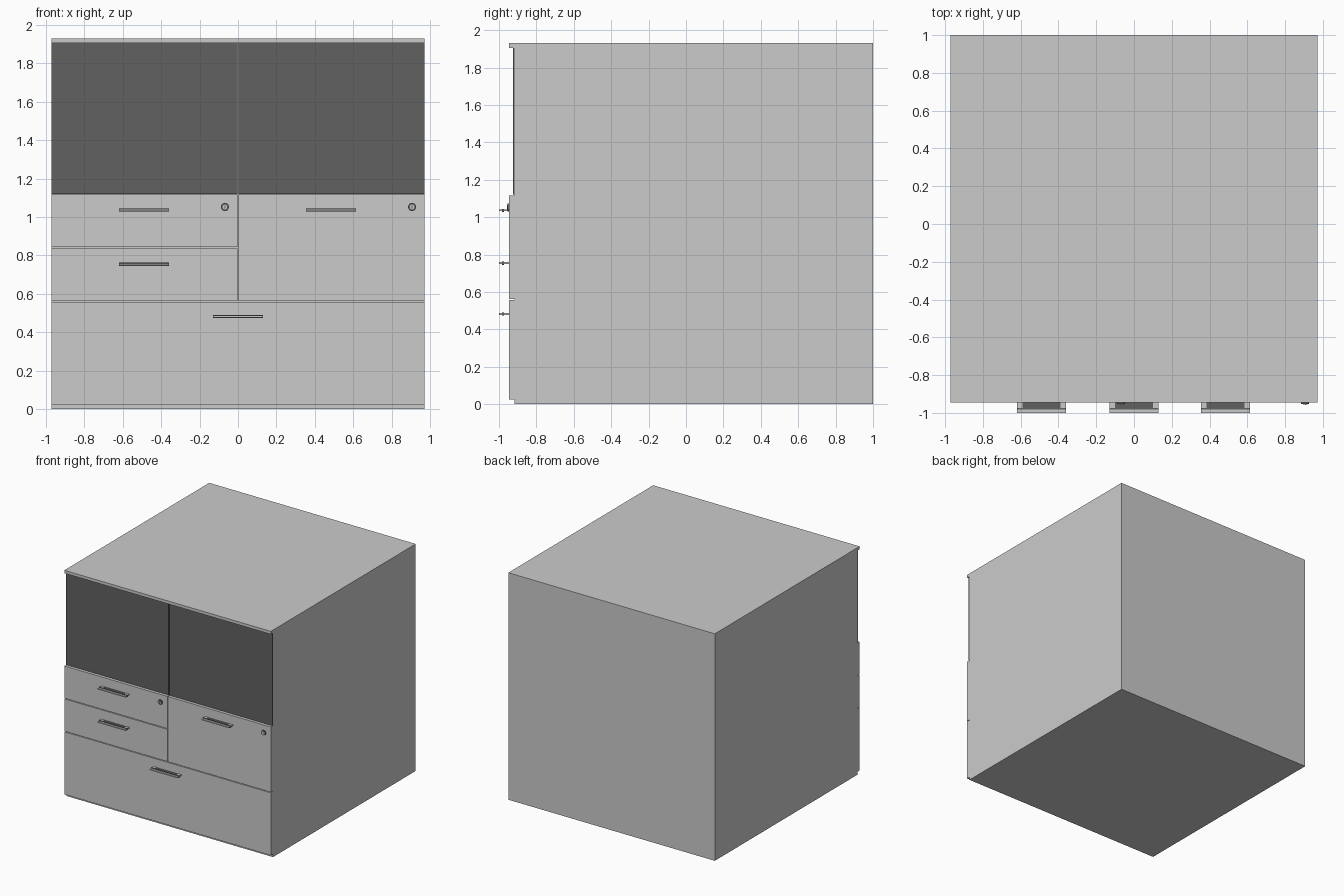
import bpy, bmesh, math
from mathutils import Matrix

if "Cube" in bpy.data.objects:
    bpy.data.objects.remove(bpy.data.objects["Cube"])

dark = bpy.data.materials.new("dark_panel")
dark.diffuse_color = (0.12, 0.12, 0.12, 1)
dark.use_nodes = True
dark.node_tree.nodes["Principled BSDF"].inputs["Base Color"].default_value = dark.diffuse_color


def finish(name, bm, mat=None):
    me = bpy.data.meshes.new(name)
    bmesh.ops.recalc_face_normals(bm, faces=bm.faces)
    bm.to_mesh(me)
    bm.free()
    ob = bpy.data.objects.new(name, me)
    bpy.context.collection.objects.link(ob)
    if mat:
        me.materials.append(mat)
    return ob


def box(name, x0, x1, y0, y1, z0, z1, mat=None):
    bm = bmesh.new()
    m = Matrix.Translation(((x0 + x1) / 2, (y0 + y1) / 2, (z0 + z1) / 2))
    bmesh.ops.create_cube(bm, size=1, matrix=m @ Matrix.Diagonal((x1 - x0, y1 - y0, z1 - z0, 1)))
    return finish(name, bm, mat)


def disc(name, x, z, r, y0, y1, mat=None):
    bm = bmesh.new()
    m = Matrix.Translation((x, (y0 + y1) / 2, z)) @ Matrix.Rotation(math.pi / 2, 4, 'X')
    bmesh.ops.create_cone(bm, cap_ends=True, segments=24, radius1=r, radius2=r,
                          depth=y1 - y0, matrix=m)
    ob = finish(name, bm, mat)
    ob.data.shade_smooth()
    ob.data.set_sharp_from_angle(angle=math.radians(35))
    return ob


W, BODY, FRONT, G = 0.971, -0.917, -0.946, 0.003

# Carcass and overhanging top
box("cabinet_body", -W, W, BODY, 1, 0, 1.905)
box("cabinet_top", -W, W, FRONT, 1, 1.905, 1.93)

# Upper dark doors, split at the centre
for side, x0, x1 in (("left", -W, -G), ("right", G, W)):
    box(side + "_upper_door", x0, x1, -0.926, BODY, 1.12, 1.905, dark)

# Drawer fronts with thin gaps
for name, x0, x1, z0, z1 in (
        ("upper_left_drawer", -W, -G, 0.84 + G, 1.117),
        ("middle_left_drawer", -W, -G, 0.56 + G, 0.84 - G),
        ("right_drawer", G, W, 0.56 + G, 1.117),
        ("bottom_drawer", -W, W, 0.025, 0.56 - G)):
    box(name, x0, x1, FRONT, BODY, z0, z1)


# Flat pull handles: grey rim, dark insert and a slim grip lip
def handle(name, x, z):
    h, t = 0.13, 0.005
    box(name + "_grip", x - h, x + h, -1, -0.983, z - t, z + t)
    box(name + "_lip", x - h, x + h, -0.983, -0.973, z - 0.009, z + 0.008, dark)
    for s, a in (("left", x - h), ("right", x + h - 0.03)):
        box(f"{name}_{s}_arm", a, a + 0.03, -0.973, FRONT, z - t, z + t)
    box(name + "_insert", x - h + 0.03, x + h - 0.03, -0.973, FRONT, z - 0.004, z + 0.003, dark)


for i, (x, z) in enumerate(((-0.49, 1.037), (-0.49, 0.754), (0.485, 1.037), (0, 0.482))):
    handle(f"handle_{i + 1}", x, z)

# Round locks with a small key slot
for side, x in (("left", -0.068), ("right", 0.906)):
    disc(side + "_lock_ring", x, 1.052, 0.021, -0.954, FRONT, dark)
    disc(side + "_lock_plug", x, 1.052, 0.012, -0.956, FRONT)
    box(side + "_lock_slot", x - 0.002, x + 0.002, -0.957, -0.95, 1.044, 1.06, dark)
